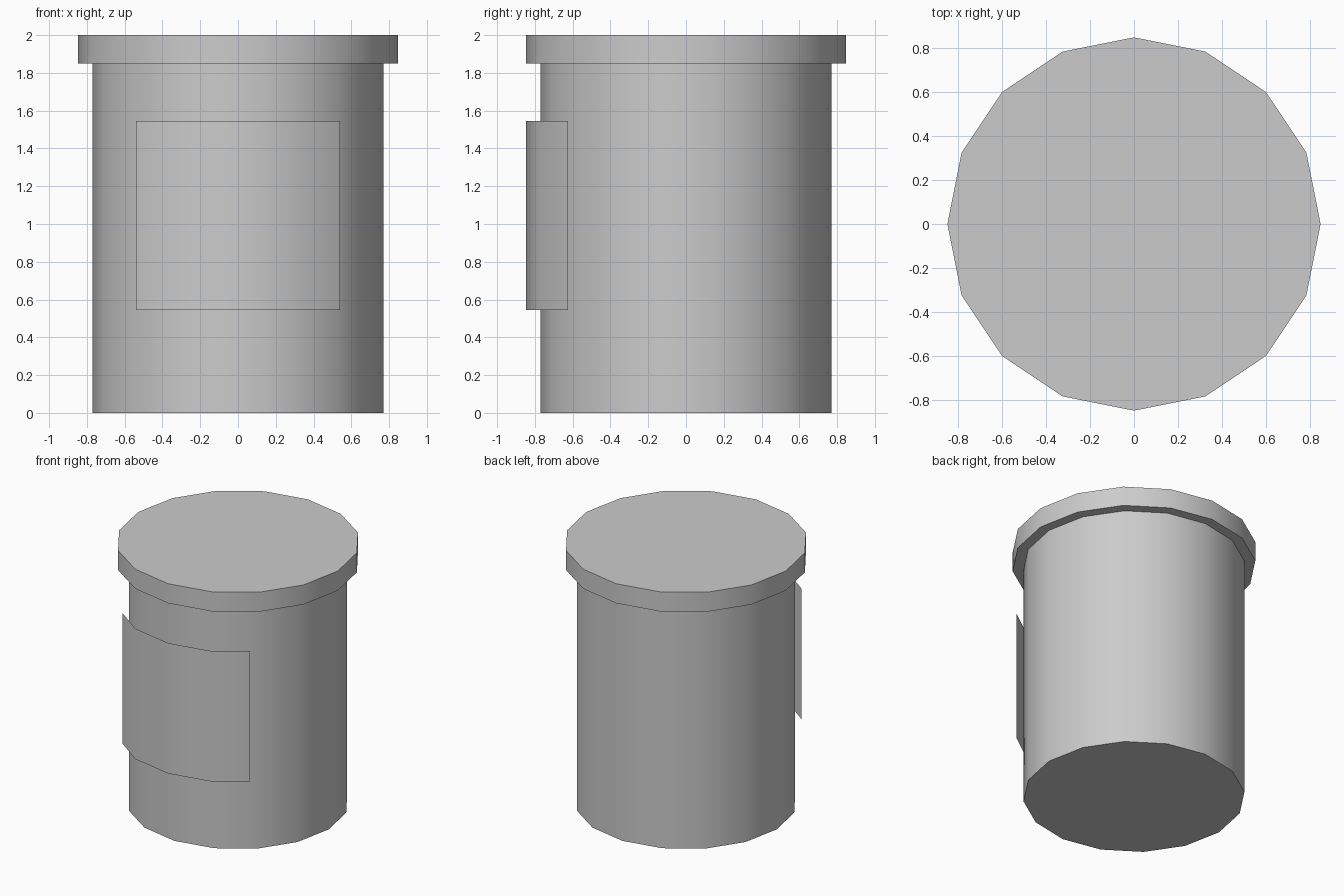
import bpy, bmesh, math

if "Cube" in bpy.data.objects:
    bpy.data.objects.remove(bpy.data.objects["Cube"])

SIDES = 16


def finish(bm, name):
    mesh = bpy.data.meshes.new(name)
    bm.to_mesh(mesh)
    bm.free()
    obj = bpy.data.objects.new(name, mesh)
    bpy.context.collection.objects.link(obj)
    bpy.ops.object.select_all(action='DESELECT')
    bpy.context.view_layer.objects.active = obj
    obj.select_set(True)
    bpy.ops.object.shade_smooth_by_angle(angle=math.radians(30))
    return obj


def drum(name, radius, z0, z1):
    """Closed 16-sided cylinder with a corner on the x axis."""
    bm = bmesh.new()
    ring = [bm.verts.new((radius * math.cos(math.tau * i / SIDES),
                          radius * math.sin(math.tau * i / SIDES), z0))
            for i in range(SIDES)]
    base = bm.faces.new(ring)
    top = bmesh.ops.extrude_face_region(bm, geom=[base], use_keep_orig=True)
    for v in top["geom"]:
        if isinstance(v, bmesh.types.BMVert):
            v.co.z = z1
    bmesh.ops.recalc_face_normals(bm, faces=bm.faces)
    return finish(bm, name)


# Jar body and its overhanging lid
drum("jar_body", 0.77, 0.0, 1.85)
drum("lid", 0.846, 1.85, 2.0)

# Label: thin curved sheet standing off the front of the body
arc = [(-0.54, -0.626), (-0.324, -0.782), (0, -0.846),
       (0.324, -0.782), (0.54, -0.626)]
bm = bmesh.new()
low = [bm.verts.new((x, y, 0.545)) for x, y in arc]
high = [bm.verts.new((x, y, 1.545)) for x, y in arc]
for i in range(len(arc) - 1):
    bm.faces.new((low[i], low[i + 1], high[i + 1], high[i]))
finish(bm, "front_label")
